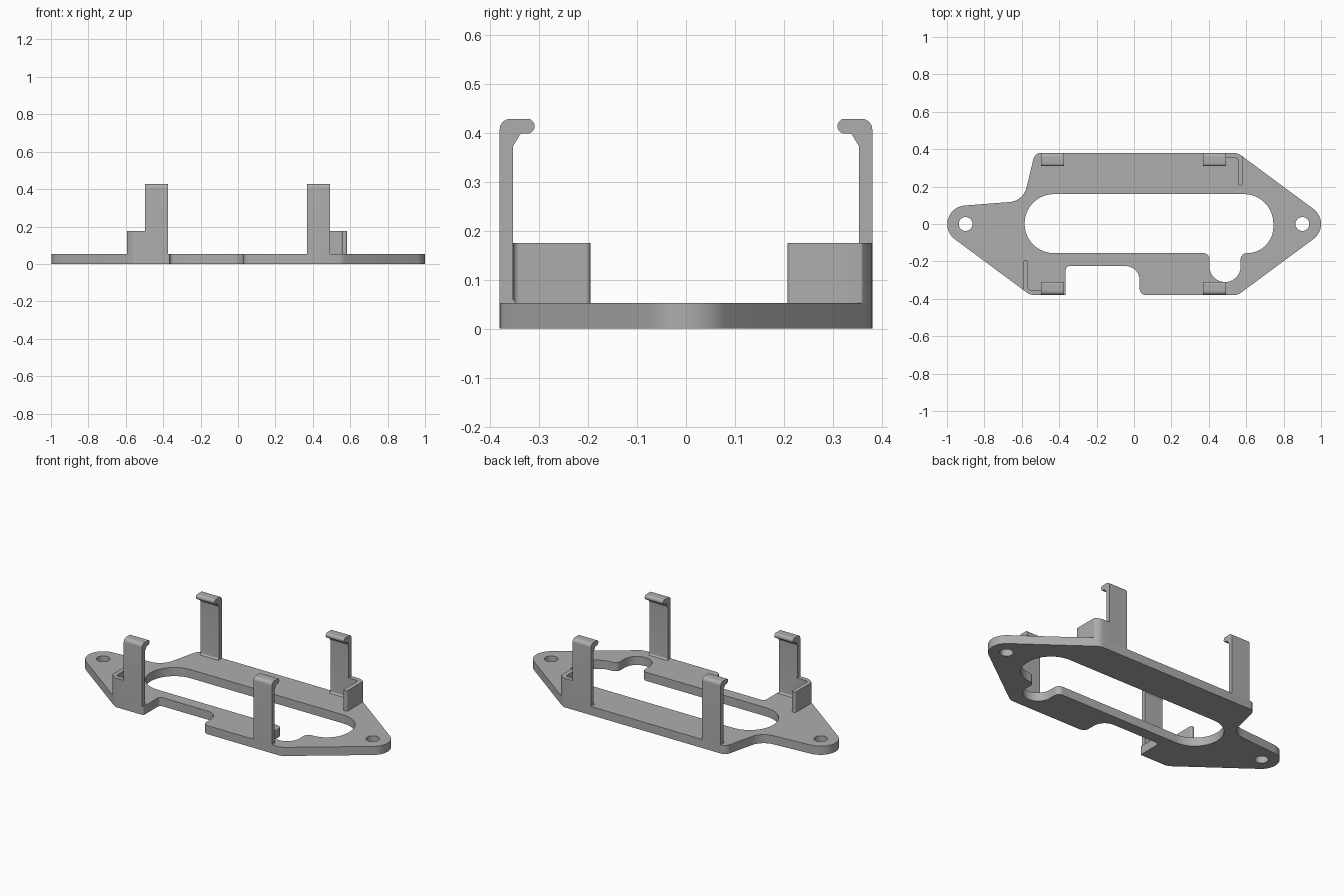
import bpy, bmesh, math
from mathutils import Matrix, Vector

if "Cube" in bpy.data.objects:
    bpy.data.objects.remove(bpy.data.objects["Cube"])

grey = bpy.data.materials.new("plain grey")
grey.diffuse_color = (0.42, 0.42, 0.42, 1)
grey.use_nodes = True
grey.node_tree.nodes["Principled BSDF"].inputs["Base Color"].default_value = grey.diffuse_color


def rounded(corners):
    """Closed outline from (x, y, radius) corners, each filleted."""
    out = []
    n = len(corners)
    for i, (x, y, r) in enumerate(corners):
        p = Vector((x, y))
        if r == 0:
            out.append(p)
            continue
        a = (Vector(corners[i - 1][:2]) - p).normalized()
        b = (Vector(corners[(i + 1) % n][:2]) - p).normalized()
        half = a.angle(b) / 2
        c = p + (a + b).normalized() * (r / math.sin(half))
        t = r / math.tan(half)
        u, v = p + a * t - c, p + b * t - c
        sweep = math.atan2(u.x * v.y - u.y * v.x, u.dot(v))
        steps = max(3, round(abs(sweep) / math.radians(9)))
        for k in range(steps + 1):
            out.append(c + Matrix.Rotation(sweep * k / steps, 2) @ u)
    return out


def circle(x, y, r, n=32):
    return [Vector((x + r * math.cos(2 * math.pi * k / n),
                    y + r * math.sin(2 * math.pi * k / n))) for k in range(n)]


def extruded(name, loops, depth, matrix):
    """Solid from an outline and optional hole loops, centred on its depth."""
    cu = bpy.data.curves.new(name, 'CURVE')
    cu.dimensions = '2D'
    cu.fill_mode = 'BOTH'
    cu.extrude = depth / 2
    for loop in loops:
        sp = cu.splines.new('POLY')
        sp.points.add(len(loop) - 1)
        for q, p in zip(sp.points, loop):
            q.co = (p.x, p.y, 0, 1)
        sp.use_cyclic_u = True
    tmp = bpy.data.objects.new(name + " curve", cu)
    bpy.context.collection.objects.link(tmp)
    dg = bpy.context.evaluated_depsgraph_get()
    me = bpy.data.meshes.new_from_object(tmp.evaluated_get(dg))
    bpy.data.objects.remove(tmp)
    bpy.data.curves.remove(cu)
    me.transform(matrix)
    bm = bmesh.new()
    bm.from_mesh(me)
    bmesh.ops.remove_doubles(bm, verts=bm.verts, dist=1e-5)
    bmesh.ops.recalc_face_normals(bm, faces=bm.faces)
    bm.to_mesh(me)
    bm.free()
    me.materials.clear()
    me.materials.append(grey)
    me.shade_smooth()
    me.set_sharp_from_angle(angle=math.radians(30))
    ob = bpy.data.objects.new(name, me)
    bpy.context.collection.objects.link(ob)
    return ob


# Base plate with notch, long opening and two screw holes
plate = rounded([
    (1.068, 0, 0.10), (0.555, 0.38, 0.06), (-0.53, 0.38, 0.04),
    (-0.592, 0.123, 0.10), (-1.173, 0.078, 0.10), (-0.555, -0.38, 0.06),
    (-0.365, -0.38, 0.005), (-0.365, -0.225, 0.02), (0.03, -0.225, 0.075),
    (0.03, -0.38, 0.035), (0.555, -0.38, 0.06)])
opening = rounded([
    (-0.585, -0.156, 0.157), (-0.585, 0.16, 0.157), (0.745, 0.16, 0.157),
    (0.745, -0.156, 0.14), (0.57, -0.156, 0.033), (0.57, -0.31, 0.082),
    (0.404, -0.31, 0.082), (0.404, -0.156, 0.033)])
extruded("base_plate",
         [plate, opening, circle(0.9, 0, 0.037), circle(-0.9, 0, 0.037)],
         0.052, Matrix.Translation((0, 0, 0.026)))

# Four hooked clip posts (profile in y, z)
clip = rounded([
    (0.38, 0.049, 0), (0.38, 0.428, 0.022), (0.309, 0.428, 0.0145),
    (0.309, 0.398, 0.0145), (0.337, 0.398, 0.006), (0.353, 0.372, 0.008),
    (0.353, 0.06, 0.006), (0.343, 0.049, 0)])
stand = Matrix(((0, 0, 1, 0), (1, 0, 0, 0), (0, 1, 0, 0), (0, 0, 0, 1)))
half_turn = Matrix.Rotation(math.pi, 4, 'Z')
for side, x in (("left", -0.4355), ("right", 0.4305)):
    for end, turn in (("back", Matrix.Identity(4)), ("front", half_turn)):
        extruded(f"{end}_{side}_clip", [clip], 0.123,
                 Matrix.Translation((x, 0, 0)) @ turn @ stand)

# Two L-shaped corner stops at opposite corners
for name, x, y0, y1, turn in (
        ("back_right_stop", 0.583, 0.207, 0.359, Matrix.Identity(4)),
        ("front_left_stop", 0.594, 0.195, 0.351, half_turn)):
    wall = rounded([
        (0.485, 0.38, 0), (0.555, 0.38, 0.06), (x, y1, 0.006),
        (x, y0, 0.010), (x - 0.027, y0, 0.010), (x - 0.027, 0.352, 0.012),
        (0.485, 0.352, 0)])
    extruded(name, [wall], 0.126, turn @ Matrix.Translation((0, 0, 0.112)))
